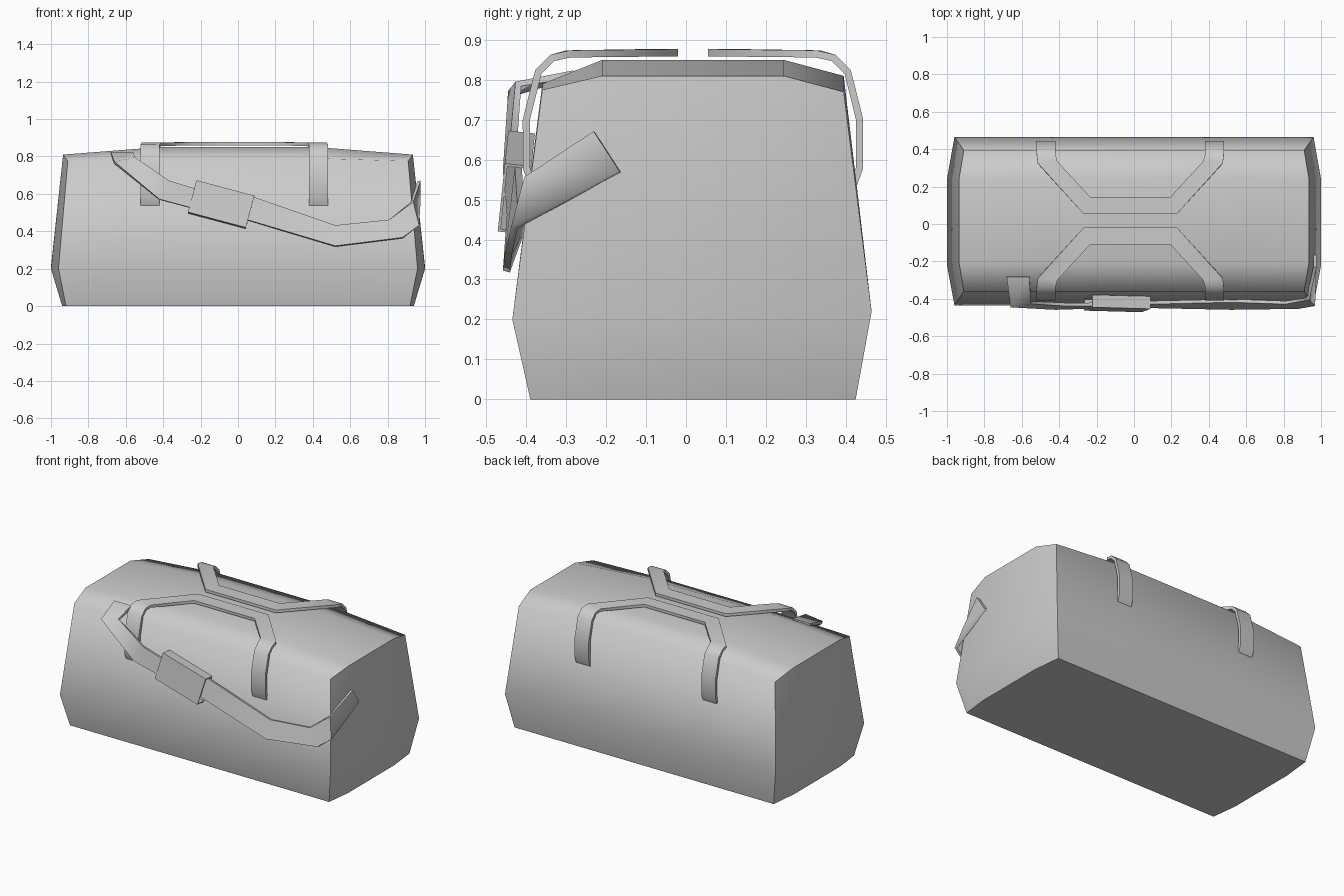
import bpy, bmesh, math
from mathutils import Matrix

if "Cube" in bpy.data.objects:
    bpy.data.objects.remove(bpy.data.objects["Cube"])


def make_object(name, verts, faces, thickness=0.0):
    mesh = bpy.data.meshes.new(name)
    mesh.from_pydata(verts, [], faces)
    bm = bmesh.new()
    bm.from_mesh(mesh)
    bmesh.ops.recalc_face_normals(bm, faces=bm.faces)
    bm.to_mesh(mesh)
    bm.free()
    obj = bpy.data.objects.new(name, mesh)
    bpy.context.collection.objects.link(obj)
    bpy.ops.object.select_all(action='DESELECT')
    obj.select_set(True)
    bpy.context.view_layer.objects.active = obj
    if thickness:
        mod = obj.modifiers.new("thickness", 'SOLIDIFY')
        mod.thickness = thickness
        mod.offset = 0
        bpy.ops.object.modifier_apply(modifier=mod.name)
    bpy.ops.object.shade_smooth_by_angle(angle=math.radians(70))
    return obj


def ribbon(name, rows, thickness=0.018):
    """Flat strap through pairs of edge points."""
    verts = [p for row in rows for p in row]
    faces = [(2*i, 2*i+1, 2*i+3, 2*i+2) for i in range(len(rows)-1)]
    return make_object(name, verts, faces, thickness)


# Bag body: (y, end z, middle z, end x) around the section
section = [(-0.39, 0, 0, 0.92), (-0.435, 0.2, 0.2, 0.96), (-0.36, 0.775, 0.79, 0.91),
           (-0.21, 0.81, 0.85, 0.935), (0.245, 0.81, 0.85, 0.935), (0.395, 0.77, 0.81, 0.91),
           (0.465, 0.22, 0.22, 0.96), (0.425, 0, 0, 0.92)]
n = len(section)
verts = [(-ex, y, ze) for y, ze, zm, ex in section]
for x in (-0.42, 0.42):
    verts += [(x, y, zm) for y, ze, zm, ex in section]
verts += [(ex, y, ze) for y, ze, zm, ex in section]
faces = [(r*n+i, r*n+(i+1) % n, (r+1)*n+(i+1) % n, (r+1)*n+i)
         for r in range(3) for i in range(n)]
# Bulging end panels
for side, base in ((-1, 0), (1, 3*n)):
    k = len(verts)
    verts += [(side*0.94, -0.22, 0), (side*1.0, -0.22, 0.2),
              (side*0.94, 0.24, 0), (side*1.0, 0.24, 0.21)]
    b = [base+i for i in range(n)]
    faces += [(b[0], k, k+1, b[1]), (k, k+2, k+3, k+1), (k+2, b[7], b[6], k+3),
              (b[1], k+1, b[3], b[2]), (k+1, k+3, b[4], b[3]), (k+3, b[6], b[5], b[4])]
    # join bottom edge of the panel to the base
    faces.append((b[0], k, k+2, b[7]))
make_object("bag_body", verts, faces)

# Carry handles: (outer x, inner x, outer y, inner y, z) for one half
half = [(0.50, 0.40, -0.385, -0.385, 0.54), (0.50, 0.40, -0.40, -0.40, 0.58),
        (0.50, 0.40, -0.40, -0.40, 0.70), (0.50, 0.40, -0.37, -0.37, 0.82),
        (0.50, 0.40, -0.335, -0.335, 0.855), (0.495, 0.39, -0.29, -0.30, 0.865),
        (0.25, 0.215, -0.02, -0.11, 0.868)]
for name, back in (("front_handle", False), ("back_handle", True)):
    def place(x, y, z):
        return (x-0.02, 0.035-y if back else y, z)
    right = [(place(xo, yo, z), place(xi, yi, z)) for xo, xi, yo, yi, z in half]
    left = [(place(-xo, yo, z), place(-xi, yi, z)) for xo, xi, yo, yi, z in reversed(half)]
    ribbon(name, right + left)

# Shoulder strap draped over the front and round the right end
ribbon("shoulder_strap", [
    ((-0.56, -0.28, 0.815), (-0.68, -0.28, 0.815)),
    ((-0.55, -0.42, 0.79), (-0.66, -0.44, 0.765)),
    ((-0.37, -0.43, 0.67), (-0.42, -0.45, 0.57)),
    ((-0.24, -0.43, 0.63), (-0.27, -0.445, 0.53)),
    ((0.09, -0.42, 0.58), (0.05, -0.44, 0.46)),
    ((0.52, -0.41, 0.43), (0.52, -0.45, 0.32)),
    ((0.81, -0.42, 0.46), (0.88, -0.445, 0.365)),
    ((0.93, -0.40, 0.555), (0.965, -0.43, 0.43)),
    ((0.968, -0.23, 0.67), (0.968, -0.165, 0.57))])

# Grip pad: open sleeve round the strap
ring = [(-0.03, -0.085), (0.03, -0.085), (0.03, 0.085), (-0.03, 0.085)]
verts = [(x, y, z) for x in (-0.16, 0.16) for y, z in ring]
faces = [(i, (i+1) % 4, 4+(i+1) % 4, 4+i) for i in range(4)]
pad = make_object("strap_pad", verts, faces, 0.01)
pad.data.transform(Matrix.Translation((-0.09, -0.425, 0.543))
                   @ Matrix.Rotation(math.radians(-6), 4, 'X')
                   @ Matrix.Rotation(math.radians(15), 4, 'Y'))
